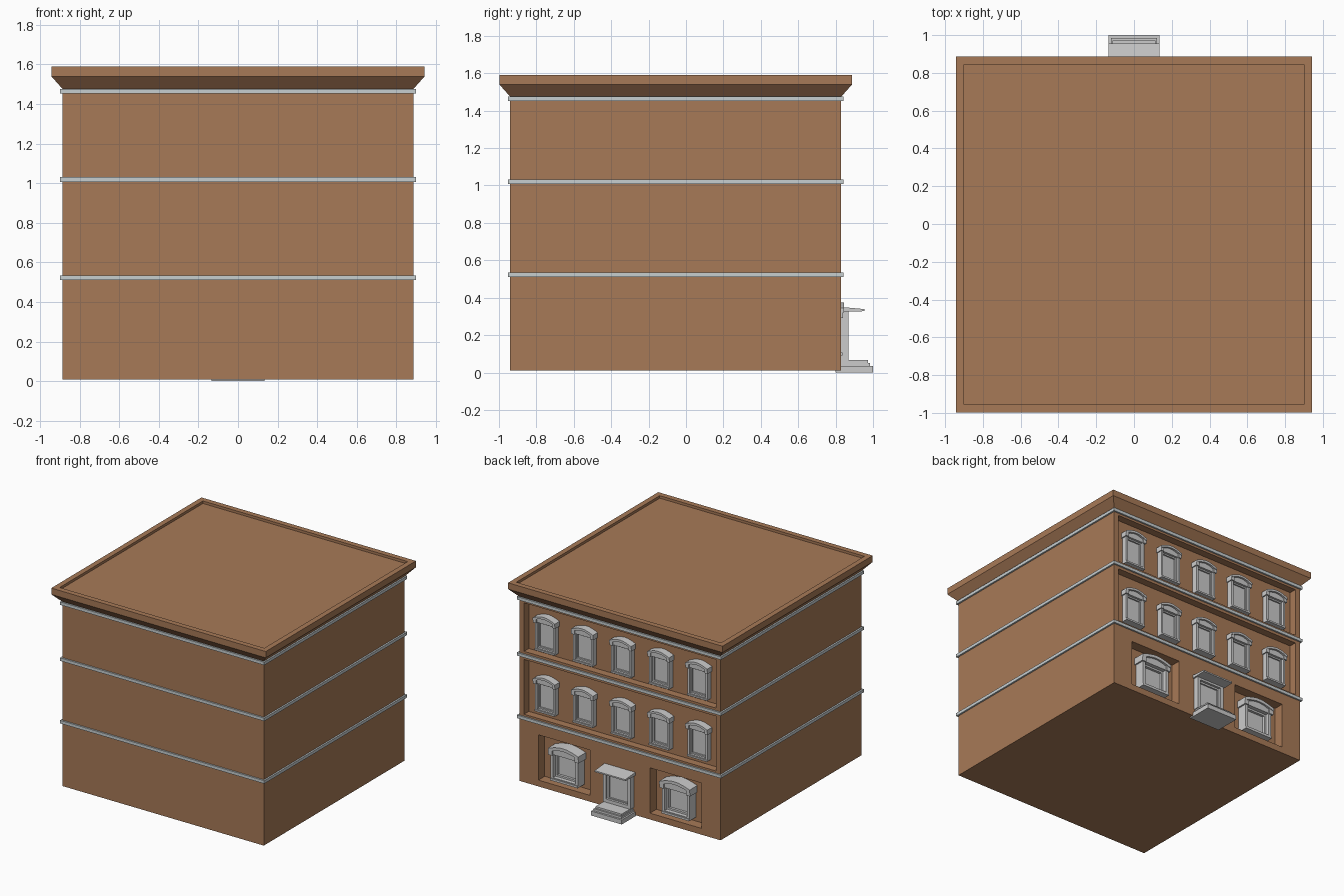
import bpy, bmesh, math
from mathutils import Vector

cube = bpy.data.objects.get("Cube")
if cube:
    bpy.data.objects.remove(cube, do_unlink=True)


def material(name, rgb):
    m = bpy.data.materials.new(name)
    m.use_nodes = True
    m.diffuse_color = (*rgb, 1)
    m.node_tree.nodes["Principled BSDF"].inputs["Base Color"].default_value = (*rgb, 1)
    return m


BROWN = material("brown wall", (0.39, 0.193, 0.095))
GREY = material("light grey trim", (0.6, 0.6, 0.6))
PALE = material("pale blue grey band", (0.57, 0.62, 0.63))


def prism(bm, pts, axis, a, b):
    """Extrude a flat outline along axis 'x' or 'y' from a to b."""
    def place(p, s):
        return Vector((p[0], s, p[1])) if axis == 'y' else Vector((s, p[0], p[1]))
    lo = [bm.verts.new(place(p, a)) for p in pts]
    hi = [bm.verts.new(place(p, b)) for p in pts]
    bm.faces.new(lo)
    bm.faces.new(hi[::-1])
    n = len(pts)
    for i in range(n):
        j = (i + 1) % n
        bm.faces.new((lo[j], lo[i], hi[i], hi[j]))


def box(bm, x0, x1, y0, y1, z0, z1):
    prism(bm, [(x0, z0), (x1, z0), (x1, z1), (x0, z1)], 'y', y0, y1)


def finish(bm, name, mat):
    bmesh.ops.recalc_face_normals(bm, faces=bm.faces)
    me = bpy.data.meshes.new(name)
    bm.to_mesh(me)
    bm.free()
    me.materials.append(mat)
    return me


def add(name, me, loc=(0, 0, 0)):
    ob = bpy.data.objects.new(name, me)
    ob.location = loc
    bpy.context.scene.collection.objects.link(ob)
    return ob


def box_object(name, mat, *size):
    bm = bmesh.new()
    box(bm, *size)
    return add(name, finish(bm, name, mat))


MID = -0.055      # depth centre of the building
HALF = 0.885      # half width of the walls
WALL = MID + HALF # plane of the decorated facade

# Walls with flared cornice and sunken roof, as stacked square loops
bm = bmesh.new()
loops = []
for z, r in [(0.01, HALF), (1.475, HALF), (1.54, 0.943), (1.59, 0.943), (1.59, 0.9), (1.57, 0.9)]:
    loops.append([bm.verts.new((sx * r, MID + sy * r, z))
                  for sx, sy in ((-1, -1), (1, -1), (1, 1), (-1, 1))])
for lo, hi in zip(loops, loops[1:]):
    for i in range(4):
        j = (i + 1) % 4
        bm.faces.new((lo[i], lo[j], hi[j], hi[i]))
bm.faces.new(loops[0][::-1])
bm.faces.new(loops[-1])
walls = add("walls", finish(bm, "walls", BROWN))

# Facade recesses: one wide panel per upper floor, two niches below
UPPER, LOWER = 0.77, 0.75
cuts = [(-0.843, 0.843, UPPER, 0.55, 0.985), (-0.843, 0.843, UPPER, 1.05, 1.435),
        (0.265, 0.717, LOWER, 0.06, 0.42), (-0.717, -0.265, LOWER, 0.06, 0.42)]
bm = bmesh.new()
for x0, x1, y, z0, z1 in cuts:
    box(bm, x0, x1, y, WALL + 0.1, z0, z1)
cutter = add("recess_cutter", finish(bm, "recess_cutter", BROWN))
cutter.hide_render = True
mod = walls.modifiers.new("recesses", 'BOOLEAN')
mod.operation = 'DIFFERENCE'
mod.solver = 'EXACT'
mod.object = cutter
bpy.context.view_layer.objects.active = walls
bpy.ops.object.modifier_apply(modifier=mod.name)
bpy.data.objects.remove(cutter, do_unlink=True)

# String courses around the building
for i, z in enumerate((0.51, 1.007, 1.452)):
    box_object(f"band_{i + 1}", PALE, -0.898, 0.898, MID - 0.898, MID + 0.898, z, z + 0.024)


def frame(bm, w, z0, z1, t, y):
    """Rectangular frame of bar width t."""
    for s in (-1, 1):
        a, b = sorted((s * w, s * (w - t)))
        box(bm, a, b, 0, y, z0, z1)
    box(bm, t - w, w - t, 0, y, z0, z0 + t)
    box(bm, t - w, w - t, 0, y, z1 - t, z1)


def arc(w, z, rise, n=8):
    return [(-w + 2 * w * i / n, z + rise * math.sin(math.pi * i / n)) for i in range(n + 1)]


def window_mesh(name, w, h, depth, t, rise):
    """Arched window: casing, sash, pane, curved hood and sill."""
    bm = bmesh.new()
    spring = h - rise - t
    frame(bm, w, 0, spring, t, depth)
    prism(bm, arc(w, spring, rise) , 'y', 0, depth)
    frame(bm, w - t, t, spring - t, t * 0.6, depth * 0.6)
    box(bm, t - w, w - t, 0, depth * 0.35, t, spring - t)
    o = w + t * 0.5
    prism(bm, arc(o, spring, rise) + arc(o, spring + t, rise)[::-1], 'y', 0, depth + 0.015)
    for s in (-1, 1):
        a, b = sorted((s * o, s * (w - t)))
        box(bm, a, b, 0, depth + 0.01, spring - t * 1.2, spring + t * 0.5)
    box(bm, -w, w, 0, depth + 0.006, 0, t * 0.7)
    return finish(bm, name, GREY)


# Five windows on each upper floor
small = window_mesh("upper_window", 0.088, 0.285, 0.045, 0.018, 0.027)
for floor, z in enumerate((0.595, 1.08)):
    for i in range(5):
        add(f"upper_window_{floor + 1}_{i + 1}", small, ((i - 2) * 0.335, UPPER, z))

# Two larger windows beside the door
large = window_mesh("ground_window", 0.122, 0.285, 0.08, 0.024, 0.03)
for side, s in (("left", 1), ("right", -1)):
    add(f"ground_window_{side}", large, (s * 0.49, LOWER, 0.09))

# Entrance steps
for i, (w, y, z0, z1) in enumerate([(0.135, 1.0, 0, 0.035), (0.122, 0.985, 0.035, 0.052),
                                    (0.115, 0.972, 0.052, 0.066)]):
    box_object(f"step_{i + 1}", GREY, -w, w, 0.8, y, z0, z1)

# Door casing with inner frame and recessed leaf
bm = bmesh.new()
frame(bm, 0.122, 0.066, 0.335, 0.026, 0.07)
frame(bm, 0.096, 0.085, 0.309, 0.014, 0.052)
box(bm, -0.096, 0.096, 0, 0.04, 0.085, 0.309)
add("door", finish(bm, "door", GREY), (0, 0.8, 0))

# Gently sloping canopy
bm = bmesh.new()
prism(bm, [(0.81, 0.325), (0.87, 0.325), (0.955, 0.328), (0.955, 0.339), (0.81, 0.352)],
      'x', -0.135, 0.135)
add("canopy", finish(bm, "canopy", GREY))
